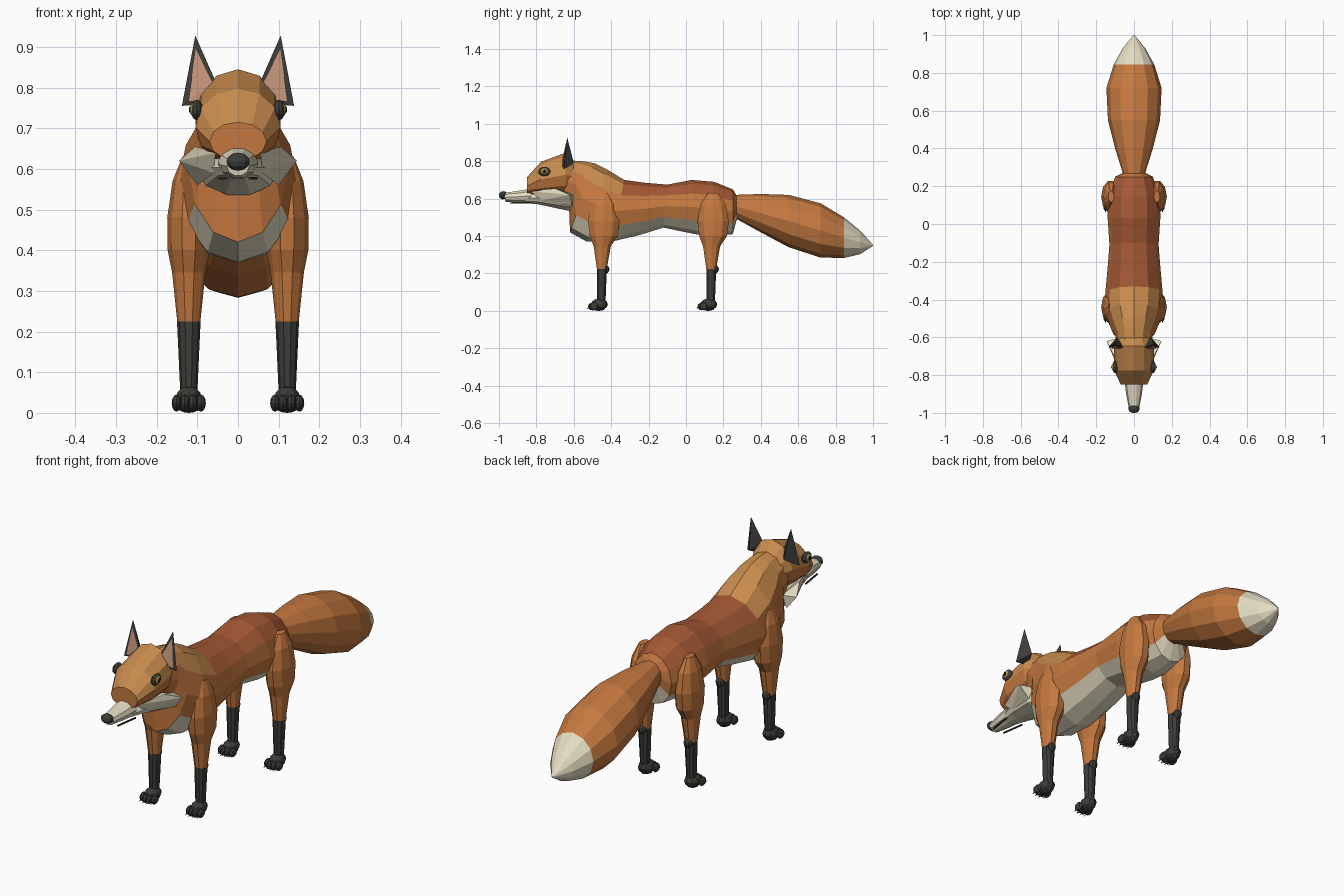
import bpy, bmesh
from math import sin, cos, pi
from mathutils import Vector, Matrix

COLOURS = {
    "orange": (0.56, 0.19, 0.05), "rust": (0.38, 0.10, 0.035), "tan": (0.58, 0.26, 0.075),
    "cream": (0.78, 0.72, 0.54), "dark": (0.045, 0.045, 0.04), "pink": (0.55, 0.30, 0.20),
    "amber": (0.45, 0.30, 0.05), "black": (0.01, 0.01, 0.01),
}
MATS = {}
for key, c in COLOURS.items():
    MATS[key] = bpy.data.materials.new(key)
    MATS[key].diffuse_color = (*c, 1)


def finish(name, bm, names):
    bmesh.ops.recalc_face_normals(bm, faces=bm.faces)
    me = bpy.data.meshes.new(name)
    bm.to_mesh(me)
    bm.free()
    for n in names:
        me.materials.append(MATS[n])
    ob = bpy.data.objects.new(name, me)
    bpy.context.collection.objects.link(ob)
    return ob


def loft(name, rings, names, pick=lambda i, a: 0, n=12):
    """Skin rings given as (centre, side axis, up axis); pick(i, angle) chooses the colour."""
    bm = bmesh.new()
    loops = []
    for c, u, v in rings:
        c, u, v = Vector(c), Vector(u), Vector(v)
        loops.append([bm.verts.new(c + u * cos(2 * pi * k / n) + v * sin(2 * pi * k / n)) for k in range(n)])
    for i in range(len(loops) - 1):
        for k in range(n):
            m = (k + 1) % n
            f = bm.faces.new((loops[i][k], loops[i][m], loops[i + 1][m], loops[i + 1][k]))
            f.material_index = pick(i, 2 * pi * (k + 0.5) / n)
    bm.faces.new(loops[0]).material_index = pick(0, 0)
    bm.faces.new(loops[-1]).material_index = pick(len(loops) - 2, 0)
    return finish(name, bm, names)


def side_rings(profile):
    """Profile rows: top y, top z, bottom y, bottom z, half width."""
    return [((0, (a + c) / 2, (b + d) / 2), (w, 0, 0), (0, (a - c) / 2, (b - d) / 2))
            for a, b, c, d, w in profile]


def ball(name, centre, radii, mat, u=10, v=6, rot=Matrix()):
    bm = bmesh.new()
    bmesh.ops.create_uvsphere(bm, u_segments=u, v_segments=v, radius=1,
                              matrix=Matrix.Translation(centre) @ rot @ Matrix.Diagonal((*radii, 1)))
    return finish(name, bm, [mat])


def hull(name, pts, mat):
    bm = bmesh.new()
    for p in pts:
        bm.verts.new(p)
    bmesh.ops.convex_hull(bm, input=bm.verts)
    return finish(name, bm, [mat])


def post(name, x, sections, mat, n=10):
    """Vertical limb; sections are (y, z, x radius, y radius)."""
    return loft(name, [((x, y, z), (rx, 0, 0), (0, ry, 0)) for y, z, rx, ry in sections], [mat], n=n)


# body and neck
body = [(0.275, 0.61, 0.275, 0.50, 0.05), (0.25, 0.65, 0.25, 0.41, 0.10),
        (0.15, 0.69, 0.13, 0.40, 0.135), (0.03, 0.70, 0.05, 0.41, 0.14),
        (-0.10, 0.675, -0.12, 0.445, 0.13), (-0.22, 0.685, -0.25, 0.405, 0.14),
        (-0.33, 0.70, -0.40, 0.37, 0.152), (-0.42, 0.755, -0.53, 0.37, 0.148),
        (-0.49, 0.79, -0.62, 0.42, 0.122), (-0.55, 0.80, -0.625, 0.55, 0.10),
        (-0.63, 0.805, -0.66, 0.60, 0.09)]


def body_colour(i, a):
    if sin(a) < -0.6 and i <= 7:
        return 2
    if sin(a) > 0.6:
        return 1 if 1 <= i <= 5 else (3 if i >= 6 else 0)
    return 0


loft("body", side_rings(body), ["orange", "rust", "cream", "tan"], body_colour)

# tail with a pale tip
tail = [(0.255, 0.62, 0.255, 0.50, 0.055), (0.40, 0.625, 0.40, 0.42, 0.10),
        (0.55, 0.62, 0.55, 0.34, 0.138), (0.72, 0.575, 0.72, 0.285, 0.146),
        (0.845, 0.50, 0.845, 0.283, 0.107), (0.93, 0.43, 0.93, 0.303, 0.06),
        (1.0, 0.353, 1.0, 0.347, 0.003)]
loft("tail", side_rings(tail), ["orange", "cream"], lambda i, a: int(i >= 4))

# head, jaw, muzzle, nose
loft("head", side_rings([(-0.60, 0.80, -0.60, 0.64, 0.08), (-0.645, 0.845, -0.645, 0.61, 0.105),
                         (-0.775, 0.797, -0.775, 0.61, 0.105), (-0.85, 0.715, -0.85, 0.62, 0.07)]),
     ["tan", "orange"], lambda i, a: int(sin(a) < 0.2))
loft("throat_ruff", side_rings([(-0.59, 0.64, -0.59, 0.53, 0.08), (-0.64, 0.65, -0.64, 0.535, 0.098),
                                (-0.80, 0.64, -0.79, 0.568, 0.062), (-0.86, 0.63, -0.86, 0.575, 0.04)]),
     ["cream"], n=10)
loft("muzzle", side_rings([(-0.83, 0.655, -0.83, 0.575, 0.05), (-0.90, 0.643, -0.90, 0.577, 0.042),
                           (-0.975, 0.632, -0.965, 0.582, 0.028)]), ["cream"], n=10)
ball("nose", (0, -0.978, 0.618), (0.03, 0.023, 0.022), "dark")

for s, side in ((1, "left"), (-1, "right")):
    # ears with inner panel
    hull(f"ear_{side}", [(s * 0.105, -0.635, 0.928), (s * 0.138, -0.655, 0.755),
                         (s * 0.055, -0.655, 0.815), (s * 0.075, -0.650, 0.76),
                         (s * 0.09, -0.60, 0.79)], "dark")
    hull(f"inner_ear_{side}", [(s * 0.104, -0.642, 0.895), (s * 0.122, -0.660, 0.765),
                               (s * 0.063, -0.660, 0.815), (s * 0.08, -0.660, 0.77),
                               (s * 0.09, -0.645, 0.79)], "pink")
    # eyes
    ball(f"eye_rim_{side}", (s * 0.101, -0.757, 0.745), (0.015, 0.032, 0.025), "dark", 12, 8)
    ball(f"iris_{side}", (s * 0.107, -0.757, 0.746), (0.012, 0.021, 0.018), "amber", 12, 8)
    ball(f"pupil_{side}", (s * 0.112, -0.757, 0.746), (0.009, 0.012, 0.012), "black", 8, 6)
    # cheek tuft and mouth line
    hull(f"cheek_{side}", [(s * 0.055, -0.83, 0.64), (s * 0.105, -0.70, 0.655),
                           (s * 0.145, -0.62, 0.62), (s * 0.10, -0.61, 0.56),
                           (s * 0.06, -0.78, 0.59), (s * 0.08, -0.60, 0.62)], "cream")
    hull(f"mouth_{side}", [(s * x, y, z) for x, y in ((0.032, -0.94), (0.048, -0.83), (0.026, -0.94), (0.042, -0.83))
                           for z in (0.574, 0.58)], "dark")

    # legs and paws
    for y, leg in ((-0.46, "front"), (0.125, "hind")):
        x = s * 0.121
        tag = f"{leg}_{side}"
        back = 0.02
        post(f"upper_leg_{tag}", x,
             [(y + back, 0.63, 0.016, 0.03), (y + back, 0.57, 0.04, 0.07), (y + back, 0.48, 0.053, 0.088),
              (y + back, 0.40, 0.052, 0.078), (y + 0.012, 0.345, 0.041, 0.048),
              (y + 0.01, 0.22, 0.028, 0.027)], "orange")
        post(f"lower_leg_{tag}", x, [(y + 0.01, 0.225, 0.029, 0.028), (y + 0.007, 0.05, 0.021, 0.024)], "dark")
        ball(f"joint_{tag}", (x, y + 0.029, 0.222), (0.022, 0.022, 0.023), "dark")
        ball(f"paw_{tag}", (x, y - 0.003, 0.035), (0.034, 0.045, 0.031), "dark")
        for j in range(4):
            off = (j - 1.5) * 0.02
            ty = y - 0.032 - (0.008 if j in (1, 2) else 0)
            ball(f"toe_{j + 1}_{tag}", (x + off, ty, 0.024), (0.012, 0.024, 0.021), "dark", 8, 6)
            hull(f"claw_{j + 1}_{tag}", [(x + off - 0.004, ty - 0.018, 0.016), (x + off + 0.004, ty - 0.018, 0.016),
                                         (x + off, ty - 0.018, 0.023), (x + off, ty - 0.034, 0.010)], "dark")
        ball(f"paw_pad_{tag}", (x, y - 0.006, 0.013), (0.027, 0.034, 0.013), "dark", 8, 6)
